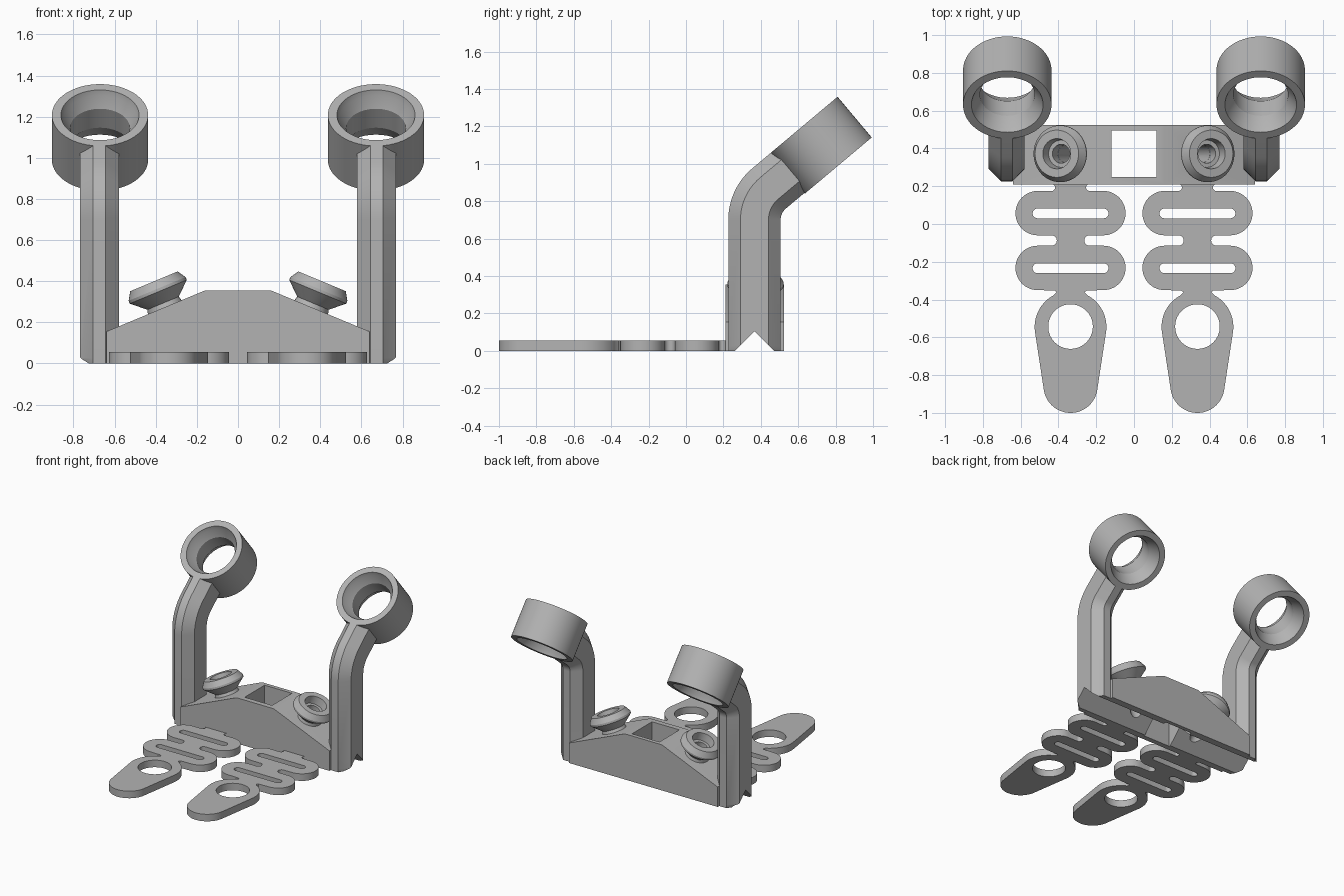
import bpy, bmesh
from math import sin, cos, radians, tau
from mathutils import Matrix, Vector

cube = bpy.data.objects.get("Cube")
if cube:
    bpy.data.objects.remove(cube)

grey = bpy.data.materials.new("plain grey")
grey.use_nodes = True
grey.diffuse_color = (0.45, 0.45, 0.45, 1)
grey.node_tree.nodes["Principled BSDF"].inputs["Base Color"].default_value = grey.diffuse_color


def select(obj):
    bpy.ops.object.select_all(action="DESELECT")
    obj.select_set(True)
    bpy.context.view_layer.objects.active = obj


def make(name, bm, matrix=Matrix()):
    bm.transform(matrix)
    bmesh.ops.recalc_face_normals(bm, faces=bm.faces)
    mesh = bpy.data.meshes.new(name)
    bm.to_mesh(mesh)
    bm.free()
    mesh.materials.append(grey)
    obj = bpy.data.objects.new(name, mesh)
    bpy.context.collection.objects.link(obj)
    return obj


def bridge(name, rings, closed=False, matrix=Matrix()):
    """Skin a row of equal rings; cap the ends unless the row closes."""
    bm = bmesh.new()
    rows = [[bm.verts.new(p) for p in ring] for ring in rings]
    pairs = list(zip(rows, rows[1:]))
    if closed:
        pairs.append((rows[-1], rows[0]))
    else:
        bm.faces.new(rows[0])
        bm.faces.new(rows[-1])
    for a, b in pairs:
        for i in range(len(a)):
            j = (i + 1) % len(a)
            bm.faces.new((a[i], a[j], b[j], b[i]))
    return make(name, bm, matrix)


def lathe(name, profile, center, axis, sides=64):
    rings = [[(r * cos(tau * i / sides), r * sin(tau * i / sides), s) for i in range(sides)]
             for r, s in profile]
    turn = Vector(axis).to_track_quat("Z", "Y").to_matrix().to_4x4()
    return bridge(name, rings, True, Matrix.Translation(center) @ turn)


def cut(obj, cutter):
    select(obj)
    mod = obj.modifiers.new("cut", "BOOLEAN")
    mod.operation = "DIFFERENCE"
    mod.solver = "EXACT"
    mod.object = cutter
    bpy.ops.object.modifier_apply(modifier=mod.name)


def smooth(obj):
    select(obj)
    bpy.ops.object.shade_smooth_by_angle(angle=radians(25))


def arc(x, y, r, start, end, steps=16):
    angles = [radians(start + (end - start) * i / steps) for i in range(steps + 1)]
    return [(x + r * cos(a), y + r * sin(a)) for a in angles]


MID = 0.366  # depth of the bridge centre

# Bridge: sloped block
outline = [(0.64, 0), (0.64, 0.155), (0.16, 0.355)]
outline += [(-x, z) for x, z in reversed(outline)]
body = bridge("bridge_body", [[(x, y, z) for x, z in outline] for y in (0.21, 0.525)])

# Cutters: V groove underneath and square window
groove = bridge("groove_cutter", [[(x, MID - 0.115, -0.01), (x, MID + 0.115, -0.01),
                                   (x, MID, 0.105)] for x in (-1, 1)])
window = bridge("window_cutter", [[(-0.118, 0.25, z), (0.118, 0.25, z),
                                   (0.118, 0.495, z), (-0.118, 0.495, z)] for z in (-0.1, 0.5)])
cutters = [groove, window]
cut(body, groove)
cut(body, window)

# Arm path: upright, bend, then straight slope; each entry is (y, z, lean)
TILT = radians(50)
BEND = 0.22
path = [(MID, 0, 0), (MID, 0.025, 0)]
for i in range(13):
    a = TILT * i / 12
    path.append((MID + BEND - BEND * cos(a), 0.7 + BEND * sin(a), a))
y, z, a = path[-1]
path.append((y + 0.155 * sin(TILT), z + 0.155 * cos(TILT), a))

# Arm cross-section: flattened octagon
half = [(0.03, -0.14), (0.095, -0.075), (0.095, 0.075), (0.03, 0.14)]
section = half + [(-x, d) for x, d in reversed(half)]

sleeve_profile = [(0.234, -0.142), (0.234, 0.142), (0.19, 0.142), (0.18, 0.115), (0.145, 0.06),
                  (0.145, -0.06), (0.18, -0.115), (0.19, -0.142)]
button_profile = [(0.05, -0.04), (0.1, -0.04), (0.083, 0.025), (0.15, 0.085), (0.15, 0.1),
                  (0.125, 0.14), (0.08, 0.14), (0.072, 0.08), (0.05, 0.08)]

# Half outline of a springy foot, from the bridge to the toe
foot_half = [(0.1, 0.23), (0.1, 0.21)] + arc(0.1, 0.193, 0.018, 120, 270, 8)
foot_half += arc(0.174, 0.0575, 0.1175, 90, -90, 24)
foot_half += arc(0.1, -0.0875, 0.0275, 90, 270, 12)
foot_half += arc(0.174, -0.2325, 0.1175, 90, -90, 24)
foot_half += [(0.085, -0.352), (0.074, -0.362)]
foot_half += arc(0, -0.545, 0.19, 62, -8, 20) + arc(0, -0.857, 0.143, -8, -89, 20)
foot_outline = foot_half + [(-x, y) for x, y in reversed(foot_half)]


def slot(y):
    return arc(0.175, y, 0.026, 90, -90, 10) + arc(-0.175, y, 0.026, 270, 90, 10)


foot_loops = [foot_outline, slot(0.056), slot(-0.234), arc(0, -0.543, 0.118, 0, 354, 59)]

for side, sx in (("left", 1), ("right", -1)):
    # Bent arm, its outer foot corner chamfered
    rings = []
    for k, (y, z, a) in enumerate(path):
        limit = 0.07 if k == 0 else 1
        rings.append([(sx * (0.674 + min(x, limit)), y + d * cos(a), z - d * sin(a))
                      for x, d in section])
    arm = bridge(side + "_arm", rings)
    cut(arm, groove)
    smooth(arm)

    # Tilted sleeve on the arm
    smooth(lathe(side + "_sleeve", sleeve_profile, (sx * 0.671, 0.7225, 1.099),
                 (0, -cos(TILT), sin(TILT))))

    # Flared button with a hole running down through the bridge
    center, axis = (sx * 0.355, 0.372, 0.27), (sx * 0.384, 0, 0.923)
    smooth(lathe(side + "_button", button_profile, center, axis))
    turn = Vector(axis).to_track_quat("Z", "Y").to_matrix().to_4x4()
    bore = bridge(side + "_bore_cutter", [[(x, y, s) for x, y in arc(0, 0, 0.049, 0, 352.5, 47)]
                                          for s in (-0.45, 0.1)],
                  matrix=Matrix.Translation(center) @ turn)
    cut(body, bore)
    cutters.append(bore)

    # Flat springy foot with slots and a round eye
    curve = bpy.data.curves.new(side + "_foot", "CURVE")
    curve.dimensions = "2D"
    curve.fill_mode = "BOTH"
    curve.extrude = 0.0275
    for loop in foot_loops:
        spline = curve.splines.new("POLY")
        spline.points.add(len(loop) - 1)
        for point, (x, y) in zip(spline.points, loop):
            point.co = (x, y, 0, 1)
        spline.use_cyclic_u = True
    curve.materials.append(grey)
    foot = bpy.data.objects.new(side + "_foot", curve)
    foot.location = (sx * 0.336, 0, 0.0275)
    bpy.context.collection.objects.link(foot)
    select(foot)
    bpy.ops.object.convert(target="MESH")
    foot = bpy.context.object
    bm = bmesh.new()
    bm.from_mesh(foot.data)
    bmesh.ops.remove_doubles(bm, verts=bm.verts, dist=0.0001)
    bmesh.ops.recalc_face_normals(bm, faces=bm.faces)
    bm.to_mesh(foot.data)
    bm.free()
    smooth(foot)

smooth(body)
for cutter in cutters:
    bpy.data.objects.remove(cutter)
